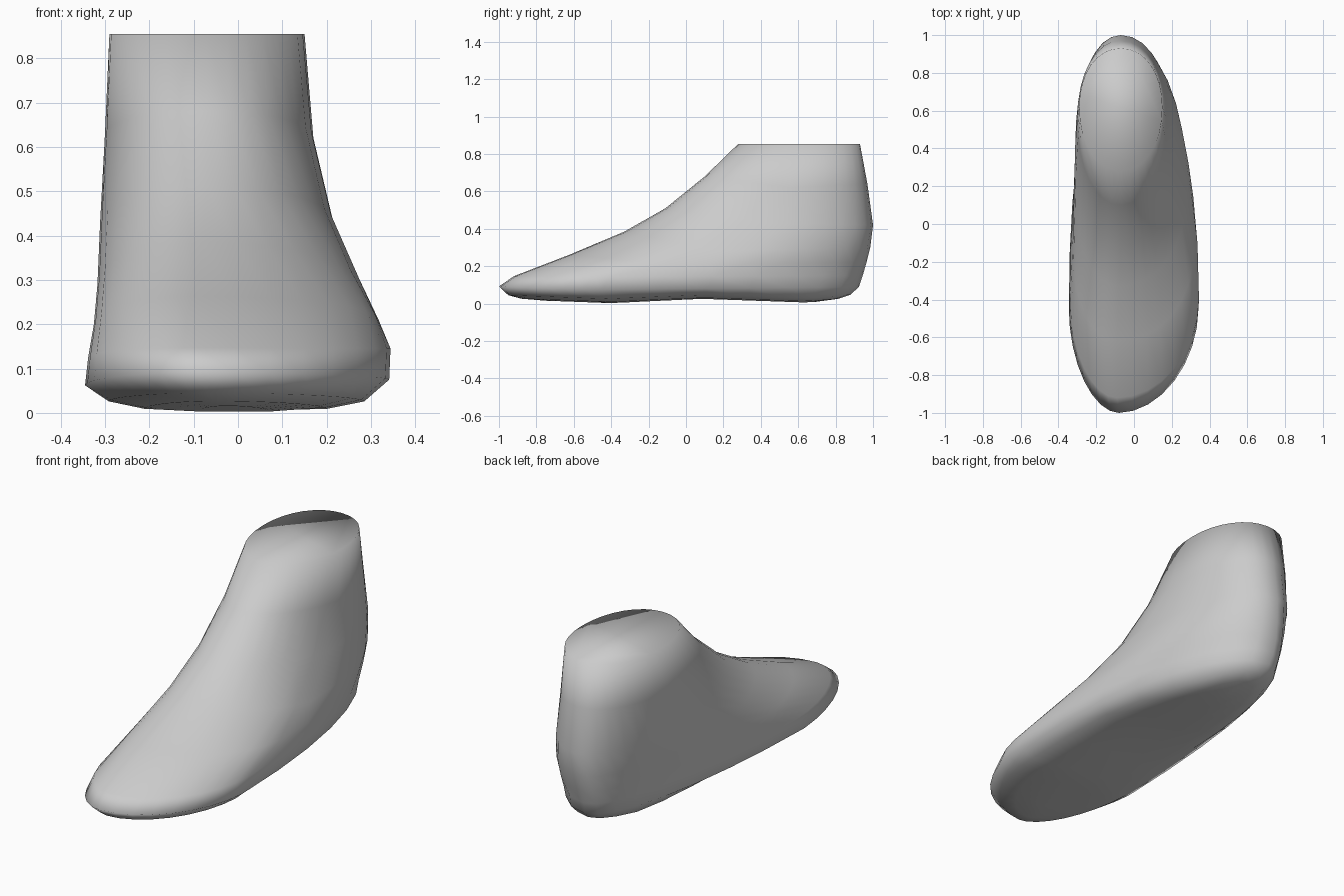
import bpy, bmesh
from math import sin, cos, pi

if "Cube" in bpy.data.objects:
    bpy.data.objects.remove(bpy.data.objects["Cube"])

SEG = 32

# Loops from ankle rim down to the edge of the sole:
# front (y, z), back (y, z), left (x, z), right (x, z), ridge x, widest y, front fullness, back fullness
LOOPS = [
    (.28, .855, .93, .855, -.290, .855, .150, .855, -.07, .62, 2.1, 2.1),
    (.10, .680, .970, .64, -.300, .63, .170, .62, -.07, .56, 2.1, 2.1),
    (-.11, .510, 1.00, .42, -.311, .43, .215, .43, -.07, .42, 2.1, 2.1),
    (-.33, .385, .985, .30, -.317, .29, .280, .28, -.08, .18, 2.1, 2.1),
    (-.62, .263, .965, .22, -.325, .20, .317, .21, -.09, -.12, 2.1, 2.15),
    (-.92, .147, .945, .15, -.338, .125, .344, .145, -.09, -.40, 1.95, 2.15),
    (-1.0, .092, .925, .09, -.345, .062, .341, .075, -.08, -.45, 1.9, 2.15),
]
# Height of the sole along its length: (y, z)
ARCH = [(-1, .025), (-.4, .003), (.08, .026), (.65, .006), (.93, .03)]


def arch_height(y):
    for (y0, z0), (y1, z1) in zip(ARCH, ARCH[1:]):
        if y <= y1:
            t = max(0, (y - y0) / (y1 - y0))
            return z0 + (z1 - z0) * t
    return ARCH[-1][1]


def power(value, exponent):
    return abs(value) ** exponent * (1 if value >= 0 else -1)


def loop_points(loop):
    fy, fz, by, bz, lx, lz, rx, rz, cx, cy, nf, nb = loop
    points = []
    for i in range(SEG):
        c, s = cos(2 * pi * i / SEG), sin(2 * pi * i / SEG)
        n = nf if s < 0 else nb
        u, v = power(c, 2 / n), power(s, 2 / n)
        x = cx + u * ((rx - cx) if c > 0 else (cx - lx))
        y = cy + v * ((by - cy) if s > 0 else (cy - fy))
        side = lz + (rz - lz) * (1 + u) / 2
        end = bz if s > 0 else fz
        points.append((x, y, side + (end - side) * abs(v)))
    return points


def sole_points(edge, scale_x, scale_y, lift):
    """Inset copy of the sole edge, dropped to the arched underside."""
    points = []
    for x, y, z in edge:
        px, py = -.01 + (x + .01) * scale_x, y * scale_y
        points.append((px, py, arch_height(py) + lift))
    return points


# Foot: smooth loft through all loops, flat across the ankle, closed below
levels = [loop_points(l) for l in LOOPS]
edge = levels[-1]
levels += [sole_points(edge, .84, .95, .022),
           sole_points(edge, .60, .88, .006),
           sole_points(edge, .25, .75, 0)]

bm = bmesh.new()
rings = [[bm.verts.new(p) for p in level] for level in levels]
for a, b in zip(rings, rings[1:]):
    for i in range(SEG):
        j = (i + 1) % SEG
        bm.faces.new((a[i], a[j], b[j], b[i]))
bm.faces.new(rings[0])
# Underside strip: join opposite points across the last loop (right half to left half)
last, h = rings[-1], SEG // 2
right = [last[(i - SEG // 4) % SEG] for i in range(h + 1)]
left = [last[(-i - SEG // 4) % SEG] for i in range(h + 1)]
for i in range(h):
    quad = list(dict.fromkeys((right[i], right[i + 1], left[i + 1], left[i])))
    bm.faces.new(quad)
bmesh.ops.recalc_face_normals(bm, faces=bm.faces)
for f in bm.faces:
    f.smooth = True

mesh = bpy.data.meshes.new("foot")
bm.to_mesh(mesh)
bm.free()
foot = bpy.data.objects.new("foot", mesh)
bpy.context.collection.objects.link(foot)
